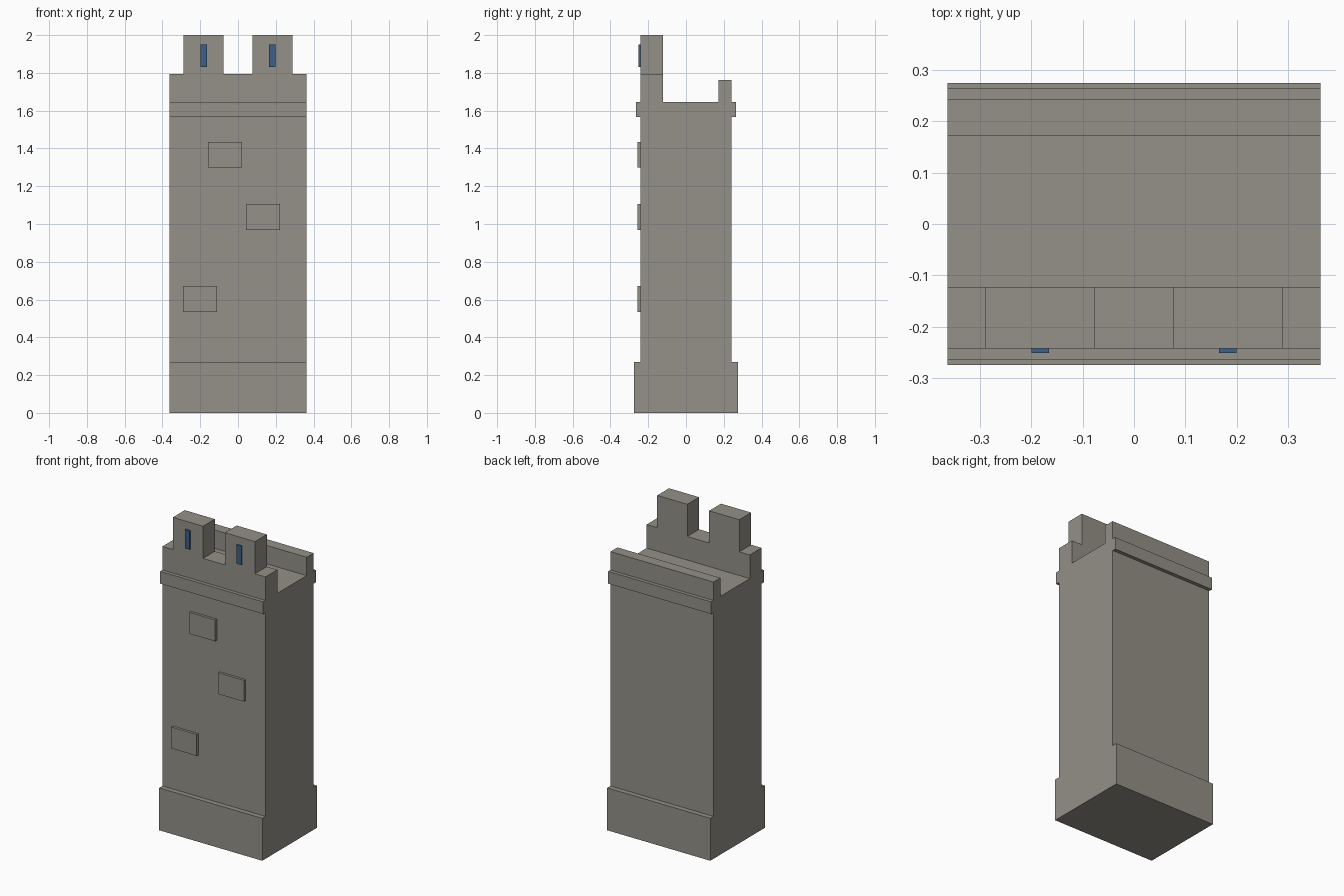
import bpy, bmesh

if "Cube" in bpy.data.objects:
    bpy.data.objects.remove(bpy.data.objects["Cube"])

HALF_W = 0.363
FRONT = -0.242


def material(name, rgb):
    m = bpy.data.materials.new(name)
    m.diffuse_color = (*rgb, 1.0)
    m.use_nodes = True
    m.node_tree.nodes["Principled BSDF"].inputs["Base Color"].default_value = m.diffuse_color
    return m


STONE = material("grey_stone", (0.296, 0.281, 0.242))
BLUE = material("blue_slit", (0.046, 0.118, 0.246))


def extrude_profile(name, profile, x0, x1, mat):
    """Extrude a (y, z) outline along x."""
    bm = bmesh.new()
    face = bm.faces.new([bm.verts.new((x0, y, z)) for y, z in profile])
    ext = bmesh.ops.extrude_face_region(bm, geom=[face])
    moved = [v for v in ext["geom"] if isinstance(v, bmesh.types.BMVert)]
    bmesh.ops.translate(bm, verts=moved, vec=(x1 - x0, 0, 0))
    bmesh.ops.recalc_face_normals(bm, faces=bm.faces)
    me = bpy.data.meshes.new(name)
    bm.to_mesh(me)
    bm.free()
    me.materials.append(mat)
    ob = bpy.data.objects.new(name, me)
    bpy.context.collection.objects.link(ob)
    return ob


def box(name, x, y, z, mat):
    outline = [(y[0], z[0]), (y[1], z[0]), (y[1], z[1]), (y[0], z[1])]
    return extrude_profile(name, outline, x[0], x[1], mat)


# Tower: plinth, shaft, string course and both parapets in one side outline
tower_outline = [
    (-0.274, 0), (0.274, 0), (0.274, 0.27), (0.242, 0.27),
    (0.242, 1.567), (0.265, 1.567), (0.265, 1.645), (0.242, 1.645),
    (0.242, 1.762), (0.172, 1.762), (0.172, 1.645),
    (-0.123, 1.645), (-0.123, 1.795), (FRONT, 1.795),
    (FRONT, 1.645), (-0.265, 1.645), (-0.265, 1.567), (FRONT, 1.567),
    (FRONT, 0.27), (-0.274, 0.27),
]
extrude_profile("tower", tower_outline, -HALF_W, HALF_W, STONE)

# Merlons with arrow slits
for side, name in ((-1, "left"), (1, "right")):
    xs = sorted((side * 0.077, side * 0.289))
    box(f"{name}_merlon", xs, (FRONT, -0.123), (1.795, 2.0), STONE)
    cx = side * 0.182
    box(f"{name}_arrow_slit", (cx - 0.017, cx + 0.017),
        (FRONT - 0.009, FRONT), (1.83, 1.95), BLUE)

# Raised stone blocks on the front
for i, (cx, cz) in enumerate([(-0.07, 1.367), (0.132, 1.037), (-0.2, 0.603)]):
    box(f"raised_block_{i + 1}", (cx - 0.09, cx + 0.09),
        (FRONT - 0.016, FRONT), (cz - 0.068, cz + 0.068), STONE)
